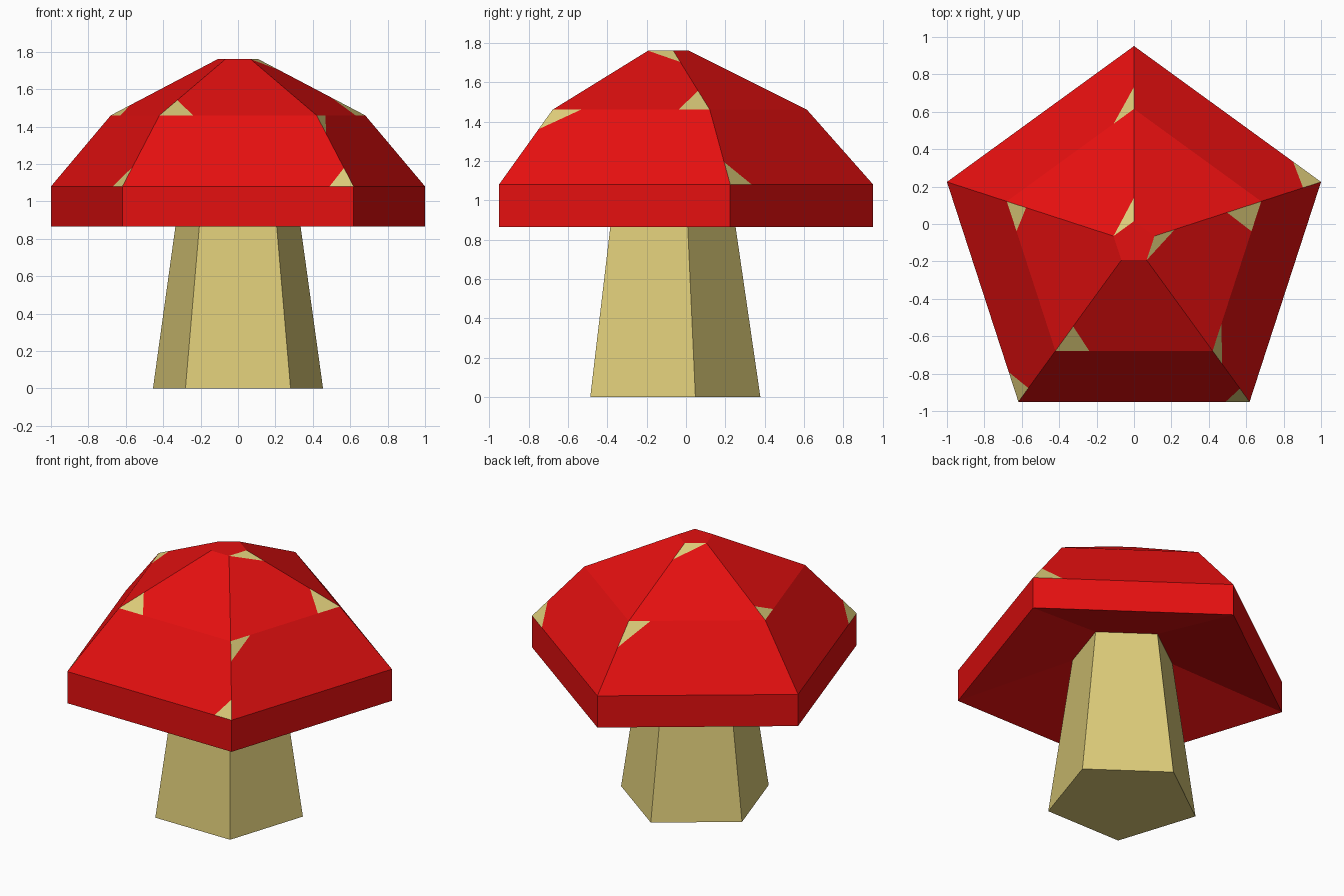
import bpy, bmesh
from math import radians, cos, sin

SIDES = 5
CENTRE_Y = -0.1

if "Cube" in bpy.data.objects:
    bpy.data.objects.remove(bpy.data.objects["Cube"])


def material(name, rgb):
    mat = bpy.data.materials.new(name)
    mat.use_nodes = True
    mat.diffuse_color = (*rgb, 1)
    bsdf = next(n for n in mat.node_tree.nodes if n.type == "BSDF_PRINCIPLED")
    bsdf.inputs["Base Color"].default_value = (*rgb, 1)
    return mat


red = material("cap_red", (0.78, 0.005, 0.005))
cream = material("stem_cream", (0.72, 0.6, 0.19))


def stacked_rings(bm, profile):
    """Loft pentagons of (radius, height), first corner at the back."""
    rings = []
    for radius, z in profile:
        angles = [radians(90 + 360 * k / SIDES) for k in range(SIDES)]
        rings.append([bm.verts.new((radius * cos(a), CENTRE_Y + radius * sin(a), z))
                      for a in angles])
    for low, high in zip(rings, rings[1:]):
        for k in range(SIDES):
            n = (k + 1) % SIDES
            bm.faces.new((low[k], low[n], high[n], high[k]))
    bm.faces.new(rings[-1])
    bm.normal_update()
    return rings


def finish(bm, name, materials):
    mesh = bpy.data.meshes.new(name)
    bm.to_mesh(mesh)
    bm.free()
    for mat in materials:
        mesh.materials.append(mat)
    obj = bpy.data.objects.new(name, mesh)
    bpy.context.collection.objects.link(obj)
    return obj


def corner_spot(bm, rings, ring, k, side, along, step, up):
    """Cut a triangle off one face corner and colour it cream."""
    corner = rings[ring][k]
    p = corner.co.lerp(rings[ring][(k + side) % SIDES].co, along)
    q = corner.co.lerp(rings[ring + step][k].co, up)
    normal = (p - corner.co).cross(q - corner.co).normalized()

    def matching_face():
        return max(corner.link_faces, key=lambda f: abs(f.normal.dot(normal)))

    face = matching_face()
    bmesh.ops.bisect_plane(bm, geom=[face, *face.edges, *face.verts], dist=0.0001,
                           plane_co=p, plane_no=(q - p).cross(normal).normalized())
    bm.normal_update()
    matching_face().material_index = 1


# Stem: tapered pentagon with a closed foot
bm = bmesh.new()
stem_rings = stacked_rings(bm, [(0.478, 0), (0.325, 1.05)])
bm.faces.new(stem_rings[0][::-1])
finish(bm, "stem", [cream])

# Cap: hollow underside, upright rim, two slopes and a small flat top
bm = bmesh.new()
cap_rings = stacked_rings(bm, [(0.325, 1.05), (1.0515, 0.865), (1.0515, 1.08),
                               (0.715, 1.46), (0.115, 1.76)])

# Spots: ring, corner, side direction, share of side, ridge direction, share of ridge
for spot in [
    (3, 0, 1, 0.16, -1, 0.35),
    (4, 0, 1, 1.0, -1, 0.21),
    (2, 4, 1, 0.15, 1, 0.30),
    (3, 4, -1, 0.20, 1, 0.32),
    (4, 4, -1, 1.0, -1, 0.19),
    (3, 1, 1, 0.20, 1, 0.18),
    (3, 2, 1, 0.215, 1, 0.27),
    (3, 3, 1, 0.18, -1, 0.26),
    (2, 2, -1, 0.135, 1, 0.27),
    (2, 3, -1, 0.104, 1, 0.26),
]:
    corner_spot(bm, cap_rings, *spot)
finish(bm, "cap", [red, cream])
